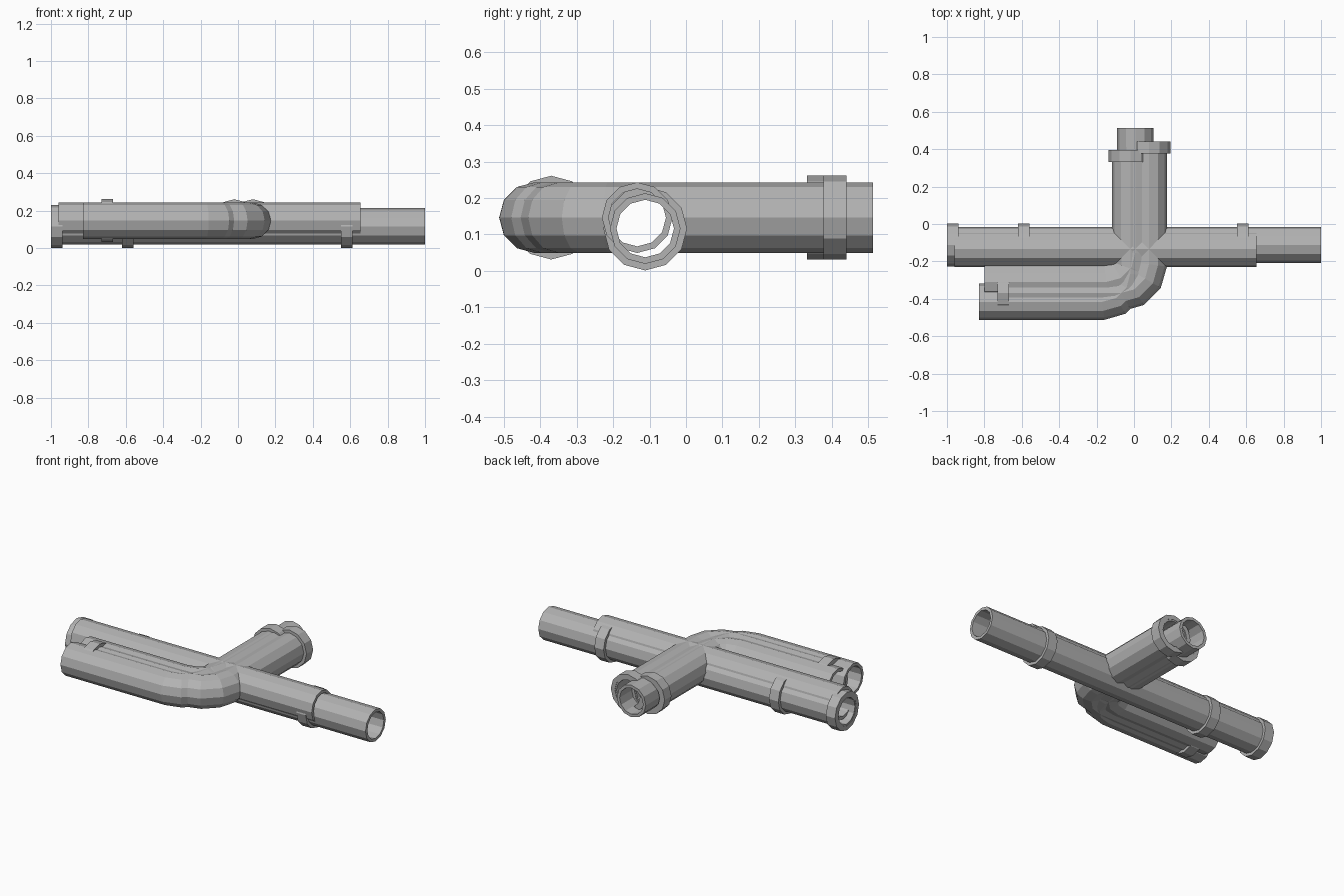
import bpy, bmesh, math
from mathutils import Vector

if "Cube" in bpy.data.objects:
    bpy.data.objects.remove(bpy.data.objects["Cube"])

SIDES = 12
R_OUT, R_IN, R_COLLAR = 0.097, 0.079, 0.115

grey = bpy.data.materials.new("pipe grey")
grey.diffuse_color = (0.45, 0.45, 0.45, 1)
grey.use_nodes = True
grey.node_tree.nodes["Principled BSDF"].inputs["Base Color"].default_value = grey.diffuse_color


def tube(name, path, z, r_out=R_OUT, r_in=R_IN):
    """Hollow 12-sided pipe swept along a flat path at height z (r_in 0 = solid)."""
    pts = [Vector((x, y, z)) for x, y in path]
    bm = bmesh.new()
    rings = []
    for i, p in enumerate(pts):
        t = Vector()
        if i > 0:
            t += (p - pts[i - 1]).normalized()
        if i < len(pts) - 1:
            t += (pts[i + 1] - p).normalized()
        t.normalize()
        side = Vector((-t.y, t.x, 0))
        loops = []
        for r in ([r_out, r_in] if r_in else [r_out]):
            loops.append([bm.verts.new(p + side * r * math.cos(a) + Vector((0, 0, r * math.sin(a))))
                          for a in (2 * math.pi * k / SIDES for k in range(SIDES))])
        rings.append(loops)

    def bridge(a, b):
        for k in range(SIDES):
            m = (k + 1) % SIDES
            bm.faces.new((a[k], a[m], b[m], b[k]))

    for a, b in zip(rings, rings[1:]):
        for la, lb in zip(a, b):
            bridge(la, lb)
    for end in (rings[0], rings[-1]):
        if r_in:
            bridge(end[0], end[1])
        else:
            bm.faces.new(end[0])
    bmesh.ops.recalc_face_normals(bm, faces=bm.faces)
    me = bpy.data.meshes.new(name)
    bm.to_mesh(me)
    bm.free()
    me.materials.append(grey)
    ob = bpy.data.objects.new(name, me)
    bpy.context.collection.objects.link(ob)
    return ob


# long straight pipes
LOW_Y, LOW_Z = -0.112, 0.116
UP_Y, UP_Z = -0.134, 0.146
tube("long_pipe_lower", [(-0.998, LOW_Y), (1, LOW_Y)], LOW_Z)
tube("long_pipe_upper", [(-0.96, UP_Y), (0.655, UP_Y)], UP_Z)

# collars on the lower long pipe
for i, x in enumerate((-1.0, -0.62, 0.55)):
    tube(f"long_pipe_collar_{i + 1}", [(x, LOW_Y), (x + 0.062, LOW_Y)], LOW_Z, R_COLLAR, 0.088)

# helper that clears the bore of the long pipe where the bent pipes cross it
cutter = tube("bore_cutter", [(-0.6, LOW_Y), (0.6, LOW_Y)], LOW_Z, 0.086, 0)
cutter.hide_render = True
cutter.hide_viewport = True

# bent pipes: x of branch, back end y, y of left run, left end x, bend radius
bends = [(-0.02, 0.393, -0.416, -0.83, 0.15),
         (0.08, 0.438, -0.37, -0.728, 0.155),
         (0.007, 0.513, -0.31, -0.80, 0.155)]
for i, (x, y_end, y_run, x_end, r) in enumerate(bends):
    cx, cy = x - r, y_run + r
    arc = [(cx + r * math.cos(a), cy - r * math.sin(a))
           for a in (math.radians(d) for d in (0, 30, 60, 90))]
    ob = tube(f"bent_pipe_{i + 1}", [(x, y_end)] + arc + [(x_end, y_run)], UP_Z)
    mod = ob.modifiers.new("clear_bore", 'BOOLEAN')
    mod.operation = 'DIFFERENCE'
    mod.solver = 'EXACT'
    mod.object = cutter

# collars on the bent pipes
tube("branch_collar_1", [(-0.02, 0.332), (-0.02, 0.396)], UP_Z, R_COLLAR, 0.088)
tube("branch_collar_2", [(0.08, 0.377), (0.08, 0.441)], UP_Z, R_COLLAR, 0.088)
tube("left_run_collar", [(-0.73, -0.37), (-0.667, -0.37)], UP_Z, R_COLLAR, 0.088)
